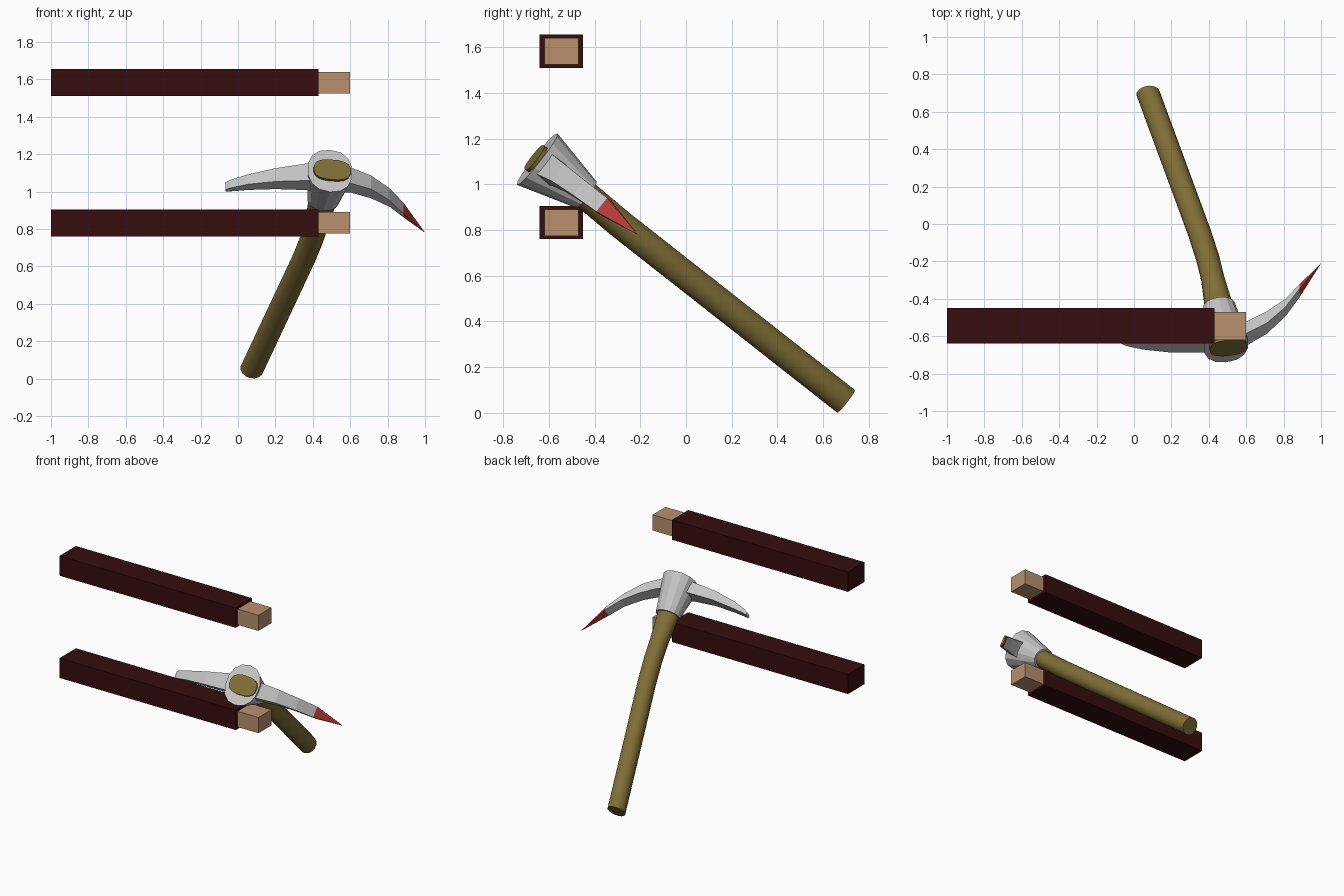
import bpy, math
from mathutils import Vector

if "Cube" in bpy.data.objects:
    bpy.data.objects.remove(bpy.data.objects["Cube"])


def material(name, rgb):
    m = bpy.data.materials.new(name)
    m.use_nodes = True
    m.diffuse_color = (*rgb, 1)
    bsdf = next(n for n in m.node_tree.nodes if n.type == "BSDF_PRINCIPLED")
    bsdf.inputs["Base Color"].default_value = (*rgb, 1)
    return m


STEEL = material("light steel", (0.56, 0.56, 0.56))
WOOD = material("olive wood", (0.21, 0.155, 0.036))
RED = material("red tip paint", (0.48, 0.045, 0.038))
MAROON = material("dark maroon", (0.036, 0.004, 0.004))
TAN = material("tan wood", (0.48, 0.28, 0.155))

# Tool frame: x sideways, d down the shaft, n across the head
EYE = Vector((0, -0.66, 1.115))
DOWN = Vector((0, 0.787, -0.618))
ACROSS = Vector((0, 0.618, 0.787))
TILT = 0.13  # head is square to the slanted shaft


def place(x, d, n):
    return EYE + Vector((x, 0, 0)) + DOWN * d + ACROSS * n


def oval(x, d, n, rx, rn, sides, power=1.0):
    """Ring round the shaft; a power below 1 squares it off."""
    ring = []
    for i in range(sides):
        a = 2 * math.pi * (i + 0.5) / sides
        c, s = math.cos(a), math.sin(a)
        u = rx * math.copysign(abs(c) ** power, c)
        v = rn * math.copysign(abs(s) ** power, s)
        ring.append(place(x + u, d + TILT * u, n + v))
    return ring


def box_ring(x, outer, inner, n, w):
    """Rectangular section of a blade arm."""
    return [place(x, d, n + s * w)
            for d, s in ((outer, -1), (outer, 1), (inner, 1), (inner, -1))]


def new_object(name, verts, faces, mat):
    mesh = bpy.data.meshes.new(name)
    mesh.from_pydata(verts, [], faces)
    mesh.materials.append(mat)
    obj = bpy.data.objects.new(name, mesh)
    bpy.context.collection.objects.link(obj)
    # Consistent outward normals
    import bmesh
    bm = bmesh.new()
    bm.from_mesh(mesh)
    bmesh.ops.recalc_face_normals(bm, faces=bm.faces)
    bm.to_mesh(mesh)
    bm.free()
    return obj


def loft(name, rings, mat, smooth=None):
    k = len(rings[0])
    verts = [v for r in rings for v in r]
    faces = [(j * k + i, j * k + (i + 1) % k,
              (j + 1) * k + (i + 1) % k, (j + 1) * k + i)
             for j in range(len(rings) - 1) for i in range(k)]
    faces += [tuple(range(k)), tuple(range(len(verts) - k, len(verts)))]
    obj = new_object(name, verts, faces, mat)
    if smooth:
        bpy.ops.object.select_all(action="DESELECT")
        obj.select_set(True)
        bpy.context.view_layer.objects.active = obj
        bpy.ops.object.shade_smooth_by_angle(angle=math.radians(smooth))
    return obj


def box(name, low, high, mat):
    size = [b - a for a, b in zip(low, high)]
    bpy.ops.mesh.primitive_cube_add(
        size=1, location=[(a + b) / 2 for a, b in zip(low, high)])
    obj = bpy.context.object
    obj.name = name
    obj.data.name = name
    for v in obj.data.vertices:
        v.co = [c * s for c, s in zip(v.co, size)]
    obj.data.materials.append(mat)
    return obj


# Two bars: maroon sleeve with a tan core sticking out
for label, z in (("lower", 0.76), ("upper", 1.51)):
    box(label + "_bar_sleeve", (-1, -0.64, z), (0.43, -0.45, z + 0.145), MAROON)
    box(label + "_bar_core", (0.40, -0.62, z + 0.015), (0.60, -0.47, z + 0.13), TAN)

# Bent shaft, widening into the eye of the head
shaft = [oval(0.505, -0.004, 0, 0.1, 0.068, 16, 0.75),
         oval(0.455, 0.26, 0.01, 0.076, 0.064, 16)]
for x, d in ((0.42, 0.47), (0.395, 0.6), (0.352, 0.77), (0.075, 1.725)):
    shaft.append(oval(x, d, 0.003, 0.062, 0.064, 16))
loft("shaft", shaft, WOOD, 30)

# Head socket, tapering down the shaft
loft("head_socket",
     [oval(0.492, 0.01, 0.002, 0.121, 0.143, 14, 0.9),
      oval(0.455, 0.275, 0.012, 0.085, 0.073, 14, 0.95)], STEEL)

# Chisel arm
loft("chisel_arm",
     [box_ring(0.45, 0.02, 0.12, 0, 0.065),
      box_ring(0.37, 0.013, 0.096, -0.003, 0.058),
      box_ring(0.20, 0.016, 0.082, -0.02, 0.045),
      box_ring(0.05, 0.038, 0.087, -0.034, 0.033),
      box_ring(-0.04, 0.065, 0.094, -0.043, 0.028),
      box_ring(-0.068, 0.08, 0.098, -0.045, 0.024)], STEEL)

# Pick arm with a painted point
neck = box_ring(0.885, 0.355, 0.385, 0.019, 0.038)
loft("pick_arm",
     [box_ring(0.53, 0.025, 0.12, 0.002, 0.062),
      box_ring(0.60, 0.05, 0.13, 0.004, 0.054),
      box_ring(0.71, 0.12, 0.2, 0.012, 0.046),
      box_ring(0.81, 0.23, 0.285, 0.016, 0.041),
      neck], STEEL)
new_object("pick_point", neck + [place(1.0, 0.56, 0.014)],
           [(0, 1, 4), (1, 2, 4), (2, 3, 4), (3, 0, 4), (0, 1, 2, 3)], RED)
